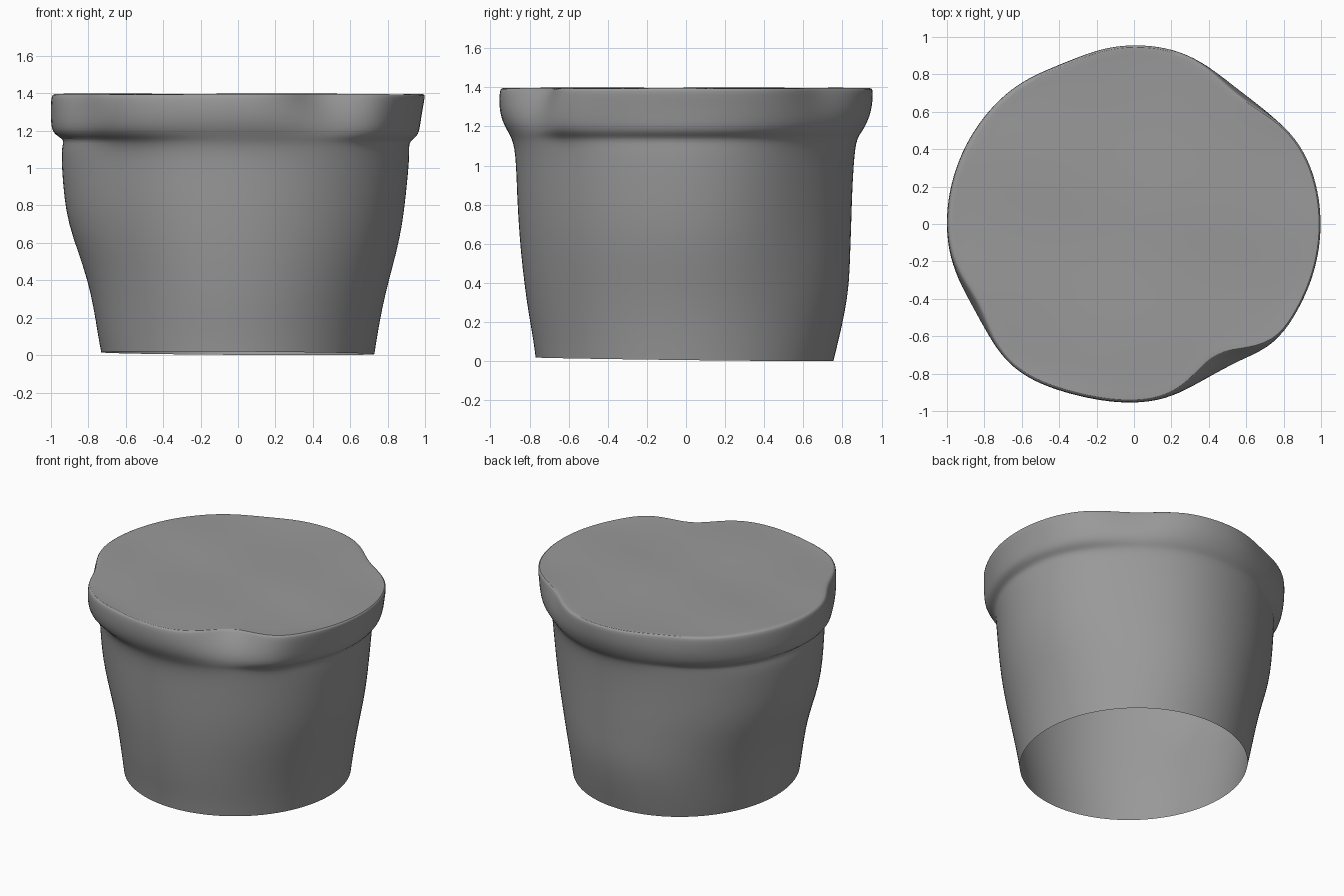
import bpy, bmesh, math

if "Cube" in bpy.data.objects:
    bpy.data.objects.remove(bpy.data.objects["Cube"])

SEG = 72
# z, then radius toward right, back, left, front
PROFILE = [
    (0.00, .730, .755, .732, .770),
    (0.10, .745, .780, .750, .782),
    (0.25, .772, .815, .772, .808),
    (0.40, .808, .837, .805, .828),
    (0.55, .850, .842, .855, .845),
    (0.70, .882, .848, .908, .857),
    (0.85, .900, .852, .932, .865),
    (1.00, .915, .860, .943, .870),
    (1.09, .920, .868, .946, .878),
    (1.135, .915, .878, .936, .892),
    (1.155, .940, .888, .935, .902),
    (1.18, .966, .906, .985, .915),
    (1.22, .974, .928, 1.000, .938),
    (1.28, .982, .950, 1.002, .955),
    (1.34, .993, .957, 1.002, .958),
    (1.385, 1.001, .959, .999, .954),
    (1.398, .995, .950, .986, .945),
]
# hand-made dents and bulges of the lip: angle, width, depth at top, depth at lower lip
DENTS = [(-58, 15, .135, .005), (50, 17, .085, .02), (207, 12, .05, .005),
         (114, 13, .028, .01), (232, 15, -.03, -.02), (-41, 9, -.025, -.03)]
# shallow hollows of the body wall: angle, width, depth
HOLLOWS = [(45, 26, .04), (225, 22, .03)]


def blend(row, a):
    """Radius of an ellipse-like section with different quarter radii."""
    c, s = math.cos(a), math.sin(a)
    rx = row[1] if c > 0 else row[3]
    ry = row[2] if s > 0 else row[4]
    return 1 / math.sqrt((c / rx) ** 2 + (s / ry) ** 2)


def bump(a, deg, width):
    d = (math.degrees(a) - deg + 180) % 360 - 180
    return math.exp(-(d / width) ** 2)


def dent(a, z):
    t = min(1, max(0, (z - 1.12) / .26))
    total = sum(bump(a, g, w) * (low * min(1, t * 4) + (top - low) * t ** 1.5)
                for g, w, top, low in DENTS)
    wall = max(0, min(1, z / .7, (1.2 - z) / .12))
    return total + wall * sum(bump(a, g, w) * d for g, w, d in HOLLOWS)


def wave(x, y):
    return .006 * math.sin(4 * x + 3 * y) * math.cos(5 * y - 2 * x) - .006


bm = bmesh.new()
rings = []
# side wall and lip, open at the bottom
for row in PROFILE:
    ring = []
    for i in range(SEG):
        a = 2 * math.pi * i / SEG
        z = row[0]
        r = blend(row, a) - dent(a, z)
        z += (.01 - .01 * math.cos(a - math.radians(60))) * max(0, 1 - z / .3)
        ring.append(bm.verts.new((r * math.cos(a), r * math.sin(a), z)))
    rings.append(ring)
# gently uneven top, closing toward the middle
edge = [v.co.copy() for v in rings[-1]]
for f in (.97, .85, .7, .52, .34, .16):
    rings.append([bm.verts.new((p.x * f, p.y * f, 1.4 + wave(p.x * f, p.y * f)))
                  for p in edge])
for lo, hi in zip(rings, rings[1:]):
    for i in range(SEG):
        j = (i + 1) % SEG
        bm.faces.new((lo[i], lo[j], hi[j], hi[i]))
centre = bm.verts.new((0, 0, 1.394))
for i in range(SEG):
    bm.faces.new((rings[-1][i], rings[-1][(i + 1) % SEG], centre))

mesh = bpy.data.meshes.new("lidded_pot")
bm.to_mesh(mesh)
bm.free()
pot = bpy.data.objects.new("lidded_pot", mesh)
bpy.context.collection.objects.link(pot)
bpy.context.view_layer.objects.active = pot
pot.select_set(True)
bpy.ops.object.shade_smooth_by_angle(angle=math.radians(60))
sub = pot.modifiers.new("smooth", 'SUBSURF')
sub.levels = sub.render_levels = 1

# dark grey clay
clay = bpy.data.materials.new("dark_clay")
clay.diffuse_color = (.32, .32, .32, 1)
clay.use_nodes = True
clay.node_tree.nodes["Principled BSDF"].inputs["Base Color"].default_value = clay.diffuse_color
mesh.materials.append(clay)
